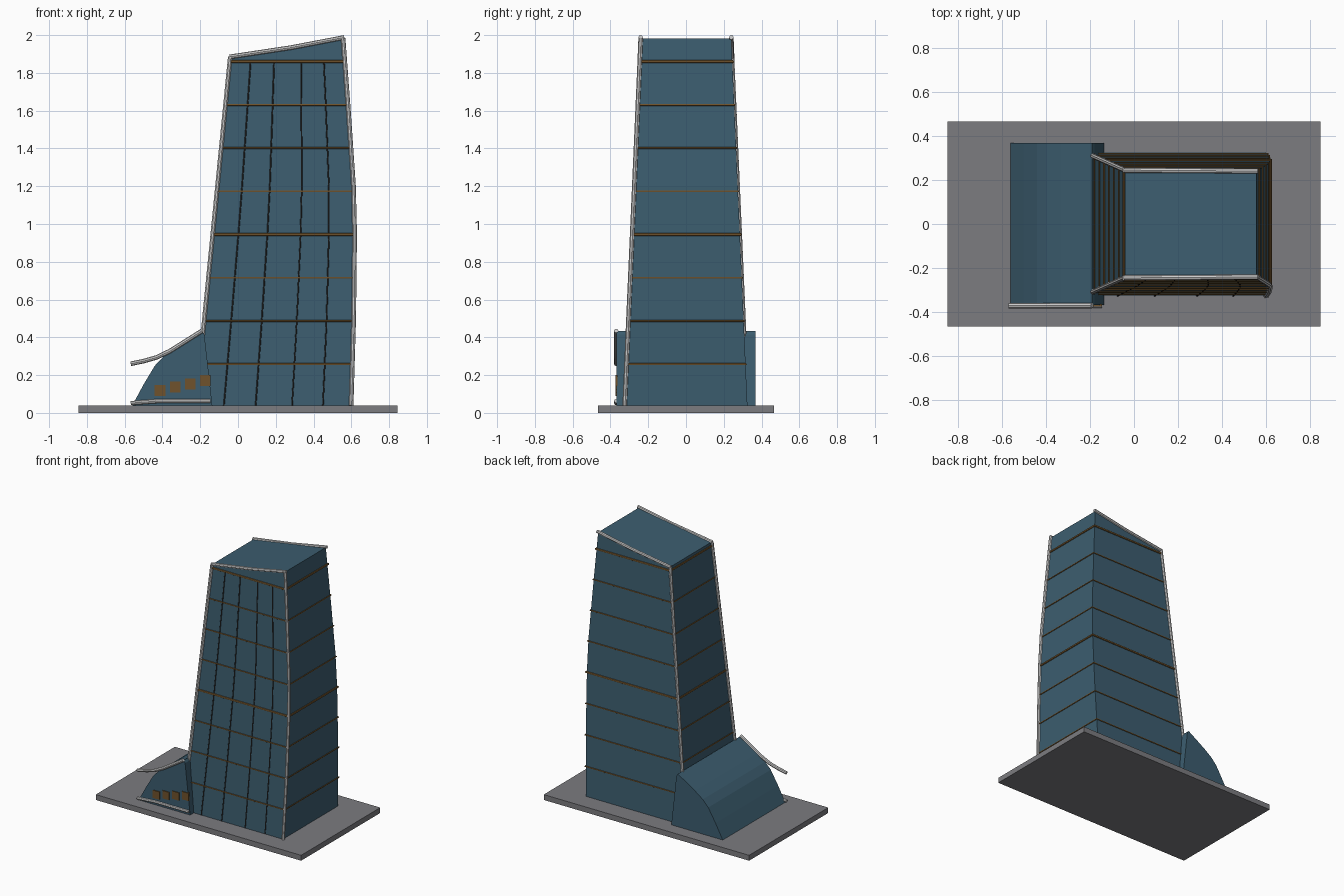
import bpy, bmesh

if "Cube" in bpy.data.objects:
    bpy.data.objects.remove(bpy.data.objects["Cube"])


def material(name, rgb):
    m = bpy.data.materials.new(name)
    m.diffuse_color = (*rgb, 1)
    m.use_nodes = True
    m.node_tree.nodes["Principled BSDF"].inputs["Base Color"].default_value = m.diffuse_color
    return m


GLASS = material("blue_glass", (0.045, 0.11, 0.16))
WHITE = material("white_trim", (0.8, 0.8, 0.8))
BRONZE = material("bronze", (0.16, 0.085, 0.025))
DARK = material("dark_metal", (0.03, 0.03, 0.03))
STONE = material("grey_stone", (0.2, 0.2, 0.215))


def mesh_object(name, bm, mat):
    bmesh.ops.recalc_face_normals(bm, faces=bm.faces[:])
    me = bpy.data.meshes.new(name)
    bm.to_mesh(me)
    bm.free()
    ob = bpy.data.objects.new(name, me)
    bpy.context.collection.objects.link(ob)
    me.materials.append(mat)
    return ob


def box(name, center, size, mat):
    bm = bmesh.new()
    bmesh.ops.create_cube(bm, size=1)
    for v in bm.verts:
        v.co = [c + p * s for c, p, s in zip(center, v.co, size)]
    return mesh_object(name, bm, mat)


def tube(name, points, radius, mat, closed=False):
    cu = bpy.data.curves.new(name, 'CURVE')
    cu.dimensions = '3D'
    cu.bevel_depth = radius
    cu.bevel_resolution = 2
    cu.use_fill_caps = True
    sp = cu.splines.new('POLY')
    sp.points.add(len(points) - 1)
    for p, co in zip(sp.points, points):
        p.co = (*co, 1)
    sp.use_cyclic_u = closed
    ob = bpy.data.objects.new(name, cu)
    bpy.context.collection.objects.link(ob)
    cu.materials.append(mat)
    bpy.ops.object.select_all(action='DESELECT')
    ob.select_set(True)
    bpy.context.view_layer.objects.active = ob
    bpy.ops.object.convert(target='MESH')
    bpy.ops.object.shade_smooth_by_angle()


# Tower outline: left edge, bowed right edge and half depth at a height
RIGHT = [(0.03, 0.597), (0.5, 0.611), (0.95, 0.616), (1.2, 0.61), (1.6, 0.583), (1.98, 0.555)]
TOP_L, TOP_R = 1.885, 1.983


def left(z):
    return -0.222 + 0.182 * (z - 0.04) / 1.845


def right(z):
    for (z0, x0), (z1, x1) in zip(RIGHT, RIGHT[1:]):
        if z <= z1:
            break
    return x0 + (x1 - x0) * (z - z0) / (z1 - z0)


def half(z):
    return 0.325 - 0.085 * (z - 0.04) / 1.94


# Base slab
box("base_slab", (0, 0, 0.02), (1.69, 0.93, 0.04), STONE)

# Tower body with sloping roof
bm = bmesh.new()
rings = []
for z in [0.03, 0.5, 0.95, 1.2, 1.6, None]:
    zl, zr = (TOP_L, TOP_R) if z is None else (z, z)
    rings.append([bm.verts.new(p) for p in (
        (left(zl), -half(zl), zl), (right(zr), -half(zr), zr),
        (right(zr), half(zr), zr), (left(zl), half(zl), zl))])
for a, b in zip(rings, rings[1:]):
    for i in range(4):
        j = (i + 1) % 4
        bm.faces.new((a[i], a[j], b[j], b[i]))
bm.faces.new(rings[0])
bm.faces.new(rings[-1])
mesh_object("tower_body", bm, GLASS)

# Horizontal floor bands, two of them heavier
for i in range(8):
    z = 0.258 + i * 0.2288
    r = 0.008 if i in (3, 7) else 0.005
    h, a, b = half(z) + 0.003, left(z) - 0.003, right(z) + 0.003
    tube("floor_band", [(a, -h, z), (b, -h, z), (b, h, z), (a, h, z)], r, BRONZE, True)

# Front mullions following the facade
for f in (0.18, 0.385, 0.62, 0.82):
    pts = [(left(z) + f * (right(z) - left(z)), -half(z), z)
           for z in (0.04, 0.5, 0.95, 1.2, 1.6, 1.86)]
    tube("mullion", pts, 0.004, DARK)

# White edge trim on roof and corners
for s, name in ((-1, "front"), (1, "back")):
    tube(name + "_roof_trim", [(left(TOP_L) - 0.005, s * half(TOP_L), TOP_L),
                               (0.28, s * half(1.93), 1.934),
                               (right(TOP_R) + 0.008, s * half(TOP_R), TOP_R + 0.005)], 0.012, WHITE)
    tube(name + "_left_trim", [(left(z) - 0.002, s * half(z), z) for z in (0.37, TOP_L)], 0.012, WHITE)
tube("front_right_trim", [(right(z) + 0.002, -half(z), z)
                          for z in (0.04, 0.5, 0.95, 1.2, 1.6, TOP_R)], 0.012, WHITE)

# Curved podium, extruded along y
profile = [(-0.565, 0.03), (-0.50, 0.15), (-0.44, 0.25), (-0.395, 0.298),
           (-0.33, 0.345), (-0.19, 0.433), (-0.178, 0.415), (-0.135, 0.03)]
bm = bmesh.new()
face = bm.faces.new([bm.verts.new((x, -0.368, z)) for x, z in profile])
ext = bmesh.ops.extrude_face_region(bm, geom=[face])
moved = [g for g in ext['geom'] if isinstance(g, bmesh.types.BMVert)]
bmesh.ops.translate(bm, vec=(0, 0.735, 0), verts=moved)
mesh_object("podium", bm, GLASS)

# Podium canopy and plinth trim
tube("canopy_trim", [(x, -0.37, z) for x, z in (
    (-0.568, 0.26), (-0.50, 0.274), (-0.43, 0.294), (-0.36, 0.328), (-0.19, 0.435))], 0.012, WHITE)
tube("plinth_trim", [(x, -0.37, z) for x, z in (
    (-0.568, 0.052), (-0.42, 0.063), (-0.145, 0.063))], 0.011, WHITE)

# Podium windows stepping upward
for i in range(4):
    box("podium_window", (-0.413 + i * 0.08, -0.368, 0.118 + i * 0.018),
        (0.056, 0.012, 0.058), BRONZE)
